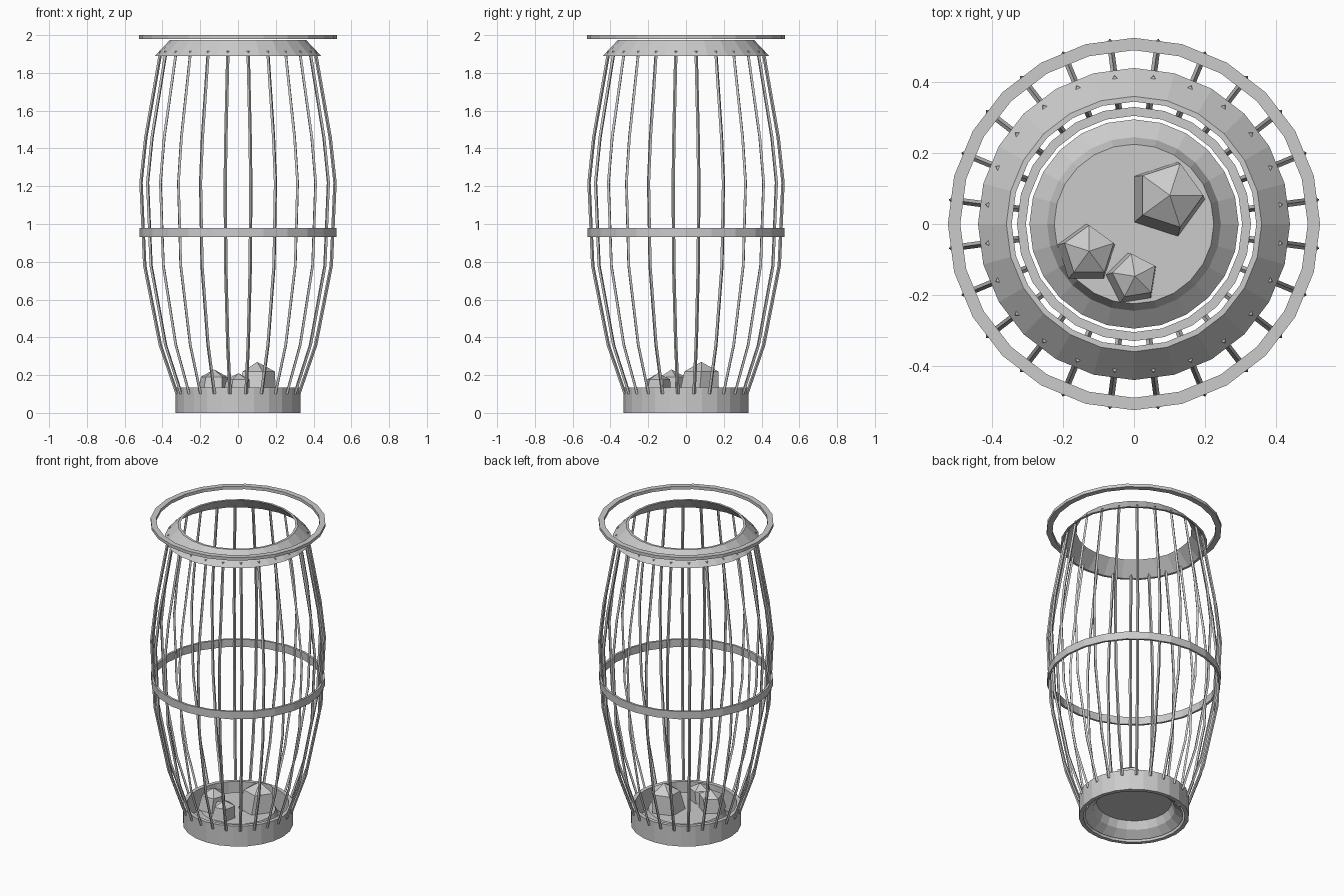
import bpy, bmesh
from math import sin, cos, pi, tau
from mathutils import Matrix

cube = bpy.data.objects.get("Cube")
if cube:
    bpy.data.objects.remove(cube, do_unlink=True)

SIDES = 24

grey = bpy.data.materials.new("plain_grey")
grey.use_nodes = True
colour = (0.6, 0.6, 0.6, 1)
grey.diffuse_color = colour
grey.node_tree.nodes["Principled BSDF"].inputs["Base Color"].default_value = colour


def finish(name, bm):
    bmesh.ops.recalc_face_normals(bm, faces=bm.faces)
    mesh = bpy.data.meshes.new(name)
    bm.to_mesh(mesh)
    bm.free()
    mesh.materials.append(grey)
    obj = bpy.data.objects.new(name, mesh)
    bpy.context.collection.objects.link(obj)
    return obj


def loop(bm, radius, z, sides, turn=0.0):
    return [bm.verts.new((radius * cos(turn + tau * i / sides),
                          radius * sin(turn + tau * i / sides), z))
            for i in range(sides)]


def bridge(bm, a, b):
    n = len(a)
    for i in range(n):
        bm.faces.new((a[i], a[(i + 1) % n], b[(i + 1) % n], b[i]))


def lathe(name, profile, closed=True):
    """Spin a profile of (radius, z) points; an open one is capped at its end."""
    bm = bmesh.new()
    loops = [loop(bm, r, z, SIDES) for r, z in profile]
    for a, b in zip(loops, loops[1:]):
        bridge(bm, a, b)
    if closed:
        bridge(bm, loops[-1], loops[0])
    else:
        bm.faces.new(loops[-1])
    return finish(name, bm)


def band(name, inner, outer, low, high):
    return lathe(name, [(inner, low), (outer, low), (outer, high), (inner, high)])


# Hoops, base wall and flared collar
band("base_wall", 0.305, 0.33, 0, 0.135)
band("middle_hoop", 0.508, 0.522, 0.93, 0.98)
band("top_hoop", 0.49, 0.525, 1.98, 2.0)
lathe("collar", [(0.425, 1.89), (0.44, 1.89), (0.36, 1.975), (0.345, 1.975)])

# Raised floor, hollow underneath
lathe("raised_floor", [(0.295, 0.01), (0.245, 0.05), (0.225, 0.1)], closed=False)

# Bowed cage bars with a diamond section
path = [(0.325, 0.10), (0.415, 0.36), (0.498, 0.78),
        (0.518, 1.22), (0.492, 1.46), (0.412, 1.915)]
bm = bmesh.new()
for i in range(SIDES):
    spin = Matrix.Rotation(tau * (i + 0.5) / SIDES, 4, 'Z')
    rings = []
    for r, z in path:
        ring = loop(bm, 0.009, z, 4)
        bmesh.ops.translate(bm, verts=ring, vec=(r, 0, 0))
        bmesh.ops.transform(bm, verts=ring, matrix=spin)
        rings.append(ring)
    for a, b in zip(rings, rings[1:]):
        bridge(bm, a, b)
    bm.faces.new(rings[0])
    bm.faces.new(rings[-1])
finish("cage_bars", bm)


# Five-sided stones with pointed caps
def stone(name, x, y, radius, top, turn):
    bm = bmesh.new()
    floor = 0.1
    height = top - floor
    foot = loop(bm, radius, floor, 5, turn)
    shoulder = loop(bm, radius * 0.86, floor + height * 0.7, 5, turn)
    bmesh.ops.translate(bm, verts=shoulder, vec=(radius * 0.1, radius * 0.1, 0))
    tip = bm.verts.new((radius * 0.1, radius * 0.1, top))
    bridge(bm, foot, shoulder)
    bm.faces.new(foot)
    for i in range(5):
        bm.faces.new((shoulder[i], shoulder[(i + 1) % 5], tip))
    finish(name, bm).location = (x, y, 0)


stone("large_stone", 0.09, 0.07, 0.11, 0.27, 0)
stone("medium_stone", -0.135, -0.085, 0.085, 0.23, pi / 2)
stone("small_stone", -0.005, -0.155, 0.075, 0.21, pi * 0.55)
